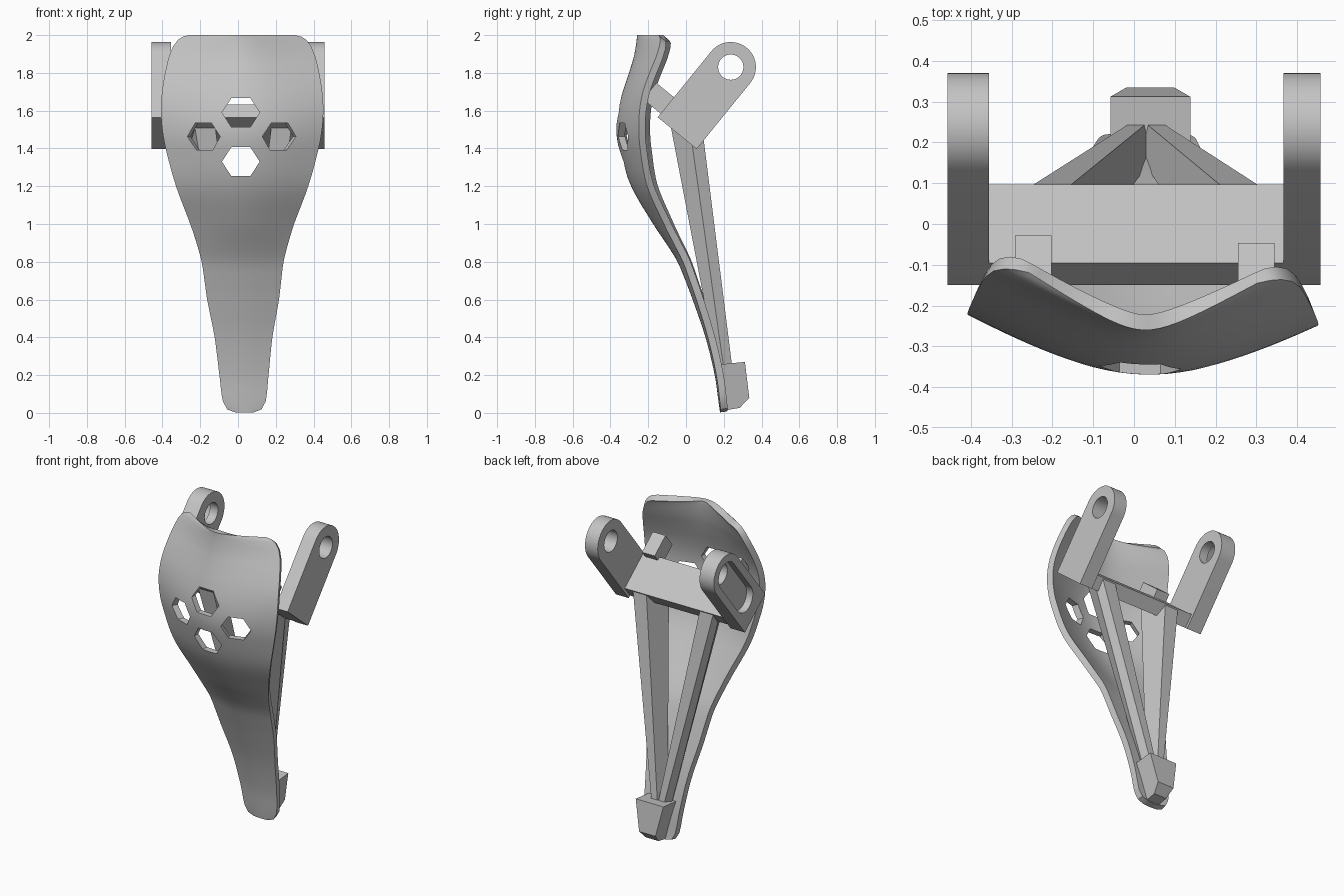
import bpy, bmesh, math
from mathutils import Matrix, Vector

if "Cube" in bpy.data.objects:
    bpy.data.objects.remove(bpy.data.objects["Cube"])

grey = bpy.data.materials.new("plain grey")
grey.diffuse_color = (0.55, 0.55, 0.55, 1)
grey.use_nodes = True
grey.node_tree.nodes["Principled BSDF"].inputs["Base Color"].default_value = grey.diffuse_color


def make(name, verts, faces):
    bm = bmesh.new()
    vs = [bm.verts.new(v) for v in verts]
    for f in faces:
        bm.faces.new([vs[i] for i in f])
    me = bpy.data.meshes.new(name)
    bm.to_mesh(me)
    bm.free()
    me.materials.append(grey)
    ob = bpy.data.objects.new(name, me)
    bpy.context.collection.objects.link(ob)
    return ob


def loft(name, a, b):
    """Solid between two matching rings of points."""
    n = len(a)
    faces = [list(range(n))[::-1], list(range(n, 2 * n))]
    faces += [[i, (i + 1) % n, n + (i + 1) % n, n + i] for i in range(n)]
    ob = make(name, list(a) + list(b), faces)
    bm = bmesh.new()
    bm.from_mesh(ob.data)
    bmesh.ops.recalc_face_normals(bm, faces=bm.faces)
    bm.to_mesh(ob.data)
    bm.free()
    return ob


def prism(name, yz, x0, x1):
    return loft(name, [(x0, y, z) for y, z in yz], [(x1, y, z) for y, z in yz])


def activate(ob):
    bpy.ops.object.select_all(action='DESELECT')
    ob.select_set(True)
    bpy.context.view_layer.objects.active = ob


def cut(ob, cutter):
    m = ob.modifiers.new("cut", 'BOOLEAN')
    m.operation, m.object, m.solver = 'DIFFERENCE', cutter, 'EXACT'
    activate(ob)
    bpy.ops.object.modifier_apply(modifier=m.name)
    bpy.data.objects.remove(cutter)


def smooth(ob, angle=30):
    activate(ob)
    bpy.ops.object.shade_smooth_by_angle(angle=math.radians(angle))


# Curved front shell: height, half width, centre y, edge depth
rows = [
    (0.003, .05, .18, .004), (.018, .09, .178, .006), (.06, .113, .172, .008),
    (.2, .13, .152, .01), (.4, .153, .103, .014), (.6, .19, .035, .022),
    (.7, .203, -.003, .026), (.8, .217, -.045, .032), (.9, .243, -.107, .045),
    (1.0, .275, -.174, .064), (1.2, .35, -.29, .095), (1.4, .405, -.355, .125),
    (1.5, .423, -.369, .132), (1.6, .43, -.36, .127), (1.7, .424, -.335, .12),
    (1.8, .408, -.302, .122), (1.89, .386, -.275, .132), (1.94, .366, -.266, .138),
    (1.975, .34, -.261, .138), (1.992, .313, -.26, .135), (2.0, .28, -.26, .128)]


def spline(p, q, r, s, t):
    """Smooth curve in z through q and r, with tangents from neighbours."""
    h = r[0] - q[0]
    out = [q[0] + h * t]
    for k in (1, 2, 3):
        m0 = (r[k] - p[k]) / (r[0] - p[0]) * h
        m1 = (s[k] - q[k]) / (s[0] - q[0]) * h
        out.append((2*t**3 - 3*t*t + 1) * q[k] + (t**3 - 2*t*t + t) * m0
                   + (3*t*t - 2*t**3) * r[k] + (t**3 - t*t) * m1)
    return out


fine = []
for i in range(len(rows) - 1):
    p, q, r, s = rows[max(i - 1, 0)], rows[i], rows[i + 1], rows[min(i + 2, len(rows) - 1)]
    steps = max(1, round((r[0] - q[0]) / 0.035))
    fine += [spline(p, q, r, s, j / steps) for j in range(steps)]
fine.append(rows[-1])
N = 28
verts = []
for z, w, y, d in fine:
    # rounder bow below, sharper V towards the top; slight lean to one side
    e = .5 - .42 * min(1, max(0, (z - 1.5) / .4))
    cx = .022 + .012 * max(0, 1 - z)
    tilt = .013 * min(1, d / .12)
    for j in range(N + 1):
        u = 2 * j / N - 1
        f = (math.sqrt(u * u + e) - math.sqrt(e)) / (math.sqrt(1 + e) - math.sqrt(e))
        verts.append((cx + w * u, y + d * f - tilt * u, z))
faces = [[i * (N + 1) + j, i * (N + 1) + j + 1, (i + 1) * (N + 1) + j + 1, (i + 1) * (N + 1) + j]
         for i in range(len(fine) - 1) for j in range(N)]
shell = make("front_shell", verts, faces)
m = shell.modifiers.new("thickness", 'SOLIDIFY')
m.thickness, m.offset = 0.038, -1
activate(shell)
bpy.ops.object.modifier_apply(modifier=m.name)

# Four hexagonal holes through the shell
for x, z, r, turn in [(.015, 1.59, .1, 0), (.015, 1.33, .1, 0),
                      (-.182, 1.463, .092, -25), (.212, 1.463, .092, 25)]:
    mat = Matrix.Translation((x, -.32, z)) @ Matrix.Rotation(math.radians(turn), 4, 'Z')
    ring = [(r * math.cos(k * math.pi / 3), r * .89 * math.sin(k * math.pi / 3)) for k in range(6)]
    cut(shell, loft("hole_cutter", [mat @ Vector((a, -.15, b)) for a, b in ring],
                    [mat @ Vector((a, .15, b)) for a, b in ring]))
smooth(shell, 35)

# Tilted bracket frame: s runs along the arm, t runs across it
ang = math.radians(50.9)
D, T = (math.cos(ang), math.sin(ang)), (math.sin(ang), -math.cos(ang))
W, L = 0.266, 0.45


def at(s, t):
    return (-.15 + D[0] * s + T[0] * t, 1.565 + D[1] * s + T[1] * t)


def rect(s0, s1, t0, t1):
    return [at(s0, t0), at(s1, t0), at(s1, t1), at(s0, t1)]


def arc(s, r, a0, a1, n):
    return [at(s + r * math.cos(math.radians(a0 + (a1 - a0) * k / n)),
               W / 2 + r * math.sin(math.radians(a0 + (a1 - a0) * k / n))) for k in range(n + 1)]


# Side arms with round eyes; the left one has a slot recess outside
for name, x0, x1 in [("left_arm", -.457, -.355), ("right_arm", .367, .457)]:
    arm = prism(name, [at(0, 0)] + arc(L, W / 2, -90, 90, 24) + [at(0, W)], x0, x1)
    cut(arm, prism("eye_cutter", arc(L, .067, 0, 350, 35), x0 - .1, x1 + .1))
    if name == "left_arm":
        slot = arc(L, .085, -90, 90, 16) + arc(.17, .085, 90, 270, 16)
        cut(arm, prism("slot_cutter", slot, x0 - .1, x0 + .045))
    smooth(arm)

# Cross bar and the two tabs joining it to the shell
prism("cross_bar", rect(0, .086, 0, .248), -.36, .372)
for name, x0, t1 in [("left_tab", -.292, .045), ("right_tab", .255, .022)]:
    prism(name, rect(.025, .137, -.12, t1), x0, x0 + .09)

# Two tapering struts with a broad back face, converging on the foot
top = [(.265, -.09), (.30, .02), (.285, .09), (.19, .09), (.155, -.09)]
low = [(.04, .172), (.06, .205), (.035, .25), (-.005, .25), (-.02, .172)]
for name, side in [("left_strut", -1), ("right_strut", 1)]:
    loft(name, [(.028 + side * o, y, 1.52 - .5 * y) for o, y in top],
         [(.03 + side * o, y, .2) for o, y in low])

# Wedge foot behind the tip of the shell, in two tapering tiers
tiers = [(.255, .27, .098, .165, .312), (.08, .08, .058, .18, .335), (.01, .027, .045, .19, .285)]
rings = [[(.04 - w, f, zf), (.04 + w, f, zf), (.04 + w, b, zb), (.04 - w, b, zb)]
         for zf, zb, w, f, b in tiers]
loft("foot_upper", rings[0], rings[1])
loft("foot_lower", rings[1], rings[2])
